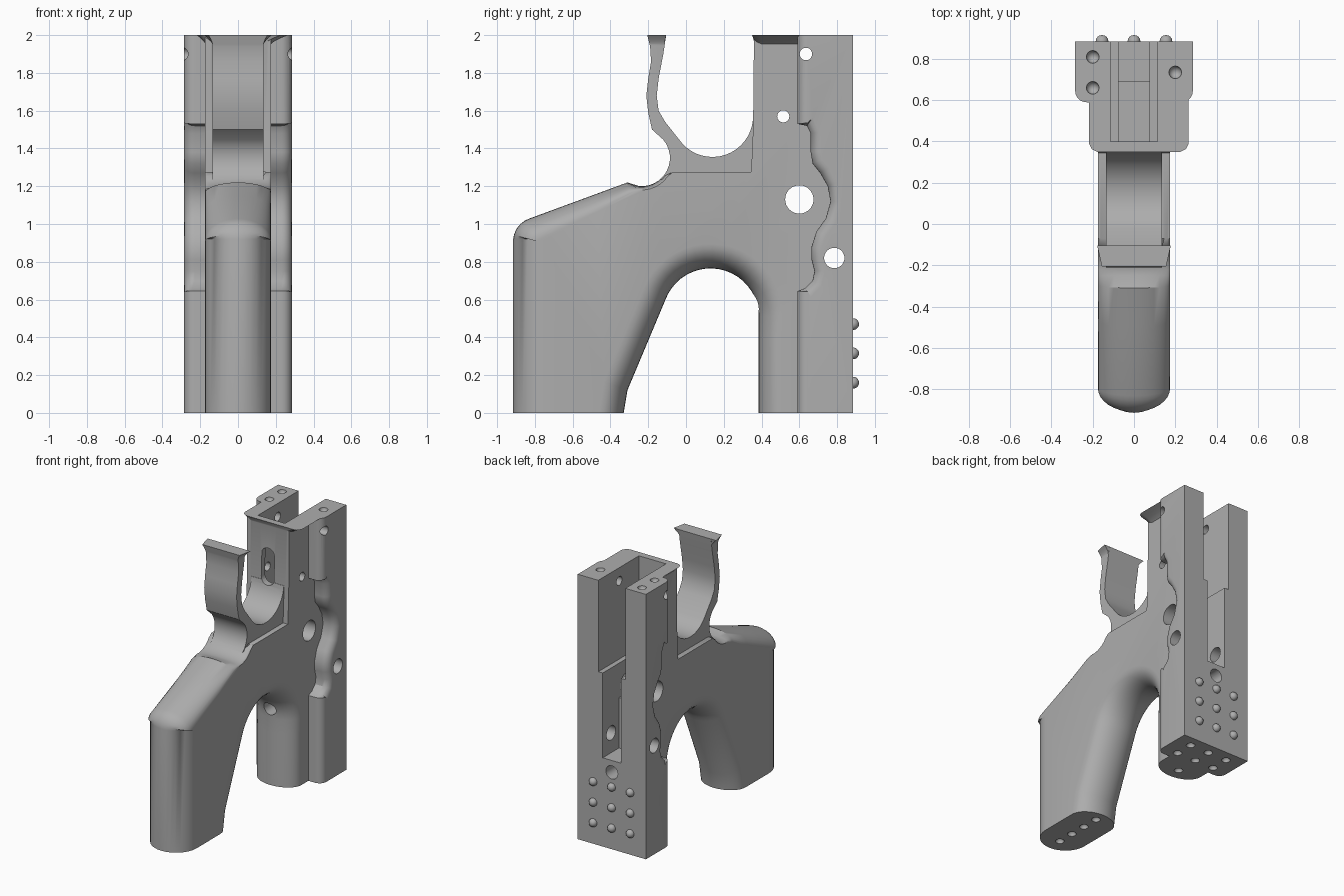
import bpy, bmesh
from math import sin, cos, pi, radians
from mathutils import Vector, Matrix

if "Cube" in bpy.data.objects:
    bpy.data.objects.remove(bpy.data.objects["Cube"])

grey = bpy.data.materials.new("plain grey")
grey.use_nodes = True
colour = (0.42, 0.42, 0.42, 1)
grey.diffuse_color = colour
grey.node_tree.nodes["Principled BSDF"].inputs["Base Color"].default_value = colour


def finish(name, bm):
    """Turn a bmesh into a named object."""
    bmesh.ops.recalc_face_normals(bm, faces=bm.faces)
    mesh = bpy.data.meshes.new(name)
    bm.to_mesh(mesh)
    bm.free()
    mesh.materials.append(grey)
    obj = bpy.data.objects.new(name, mesh)
    bpy.context.collection.objects.link(obj)
    return obj


def loft(name, rings):
    """Skin a stack of equal-length closed rings and cap both ends."""
    bm = bmesh.new()
    loops = [[bm.verts.new(p) for p in ring] for ring in rings]
    n = len(loops[0])
    for a, b in zip(loops, loops[1:]):
        for i in range(n):
            j = (i + 1) % n
            bm.faces.new((a[i], a[j], b[j], b[i]))
    bm.faces.new(loops[0])
    bm.faces.new(loops[-1])
    return finish(name, bm)


def arc(cy, cz, r, start, end, n, rounding=0):
    """Points on an arc of a side profile, angles in degrees."""
    angles = [radians(start + (end - start) * i / n) for i in range(n + 1)]
    return [(cy + r * cos(a), cz + r * sin(a), rounding) for a in angles]


def side_loft(name, profile, layers):
    """Extrude a clockwise (y, z, rounding) profile across x; each layer
    (x, k) pulls the outline inwards by k times its rounding."""
    count = len(profile)
    rings = []
    for x, k in layers:
        ring = []
        for i, (y, z, r) in enumerate(profile):
            a, b = profile[i - 1], profile[(i + 1) % count]
            if z in (0, 2):
                inward = Vector((1 if profile is not grip or y != HOLE_EDGE else -1, 0))
            else:
                inward = Vector((b[1] - a[1], a[0] - b[0])).normalized()
            ring.append((x, y + inward.x * r * k, z + inward.y * r * k))
        rings.append(ring)
    return loft(name, rings)


def box(name, x, y, z):
    """Box from three (low, high) ranges."""
    return loft(name, [[(x[0], y[0], h), (x[1], y[0], h), (x[1], y[1], h), (x[0], y[1], h)] for h in z])


def rod(name, axis, centre, r, length):
    bm = bmesh.new()
    turn = Matrix.Rotation(pi / 2, 4, "Y" if axis == "x" else "X")
    bmesh.ops.create_cone(bm, cap_ends=True, segments=32, radius1=r, radius2=r,
                          depth=length, matrix=Matrix.Translation(centre) @ turn)
    return finish(name, bm)


def ball(name, centre, r=0.031):
    bm = bmesh.new()
    bmesh.ops.create_uvsphere(bm, u_segments=16, v_segments=10, radius=r, matrix=Matrix.Translation(centre))
    return finish(name, bm)


def combine(body, tool, operation):
    """Apply one boolean and drop the helper."""
    mod = body.modifiers.new(operation, "BOOLEAN")
    mod.object, mod.operation, mod.solver = tool, operation, "EXACT"
    bpy.context.view_layer.objects.active = body
    bpy.ops.object.modifier_apply(modifier=mod.name)
    bpy.data.objects.remove(tool)


HALF = 0.175
HOLE_EDGE = -0.33

# Grip, thumb arch, post and front wall in one rounded outline
grip = [(-0.915, 0, 0.17), (-0.915, 0.92, 0.17)]
grip += arc(-0.79, 0.91, 0.125, 165, 110, 5, 0.12)
grip += [(-0.5, 1.15, 0.09), (-0.31, 1.22, 0.06)]
grip += arc(-0.235, 1.35, 0.15, 265, 325, 6, 0.02)
grip += [(-0.07, 1.275, 0), (0.345, 1.275, 0), (0.355, 1.5, 0), (0.36, 2, 0), (0.8, 2, 0), (0.8, 0, 0)]
grip += [(0.385, 0, 0.12), (0.385, 0.4, 0.12)]
grip += arc(0.13, 0.51, 0.255, 0, 160, 20, 0.13)
grip += [(-0.31, 0.12, 0.13), (HOLE_EDGE, 0, 0.13)]
steps = [radians(-90 + 180 * i / 16) for i in range(17)]
body = side_loft("grip_frame", grip, [(HALF * sin(a), 1 - cos(a)) for a in steps])

# Thick rear rail with a wavy, rounded front edge
R = 0.055
rail = [(0.59, 0), (0.59, 0.645), (0.63, 0.66), (0.67, 0.7), (0.68, 0.75), (0.665, 0.81),
        (0.665, 0.88), (0.69, 0.96), (0.74, 1.03), (0.765, 1.12), (0.75, 1.2), (0.71, 1.27),
        (0.67, 1.32), (0.66, 1.38), (0.66, 1.48), (0.64, 1.52), (0.59, 1.53), (0.59, 2)]
rail = [(y, z, R) for y, z in rail] + [(0.885, 2, 0), (0.885, 0, 0)]
quarter = [radians(15 * i) for i in range(7)]
outer = [(0.285 - R + R * sin(a), 1 - cos(a)) for a in quarter]
combine(body, side_loft("rail", rail, [(-x, k) for x, k in reversed(outer)] + outer), "UNION")

# Finger guard
guard = arc(-0.235, 1.35, 0.15, 310, 400, 8)
guard += [(-0.18, 1.5, 0), (-0.2, 1.59, 0), (-0.21, 1.68, 0), (-0.2, 1.77, 0), (-0.185, 1.86, 0),
          (-0.19, 1.94, 0), (-0.205, 2, 0), (-0.105, 2, 0), (-0.12, 1.9, 0), (-0.145, 1.77, 0),
          (-0.155, 1.68, 0), (-0.145, 1.6, 0), (-0.11, 1.54, 0)]
guard += arc(0.14, 1.57, 0.215, 222, 355, 16)
guard += [(0.385, 1.57, 0), (0.385, 1.235, 0)]
combine(body, side_loft("guard", guard, [(-0.135, 0), (0.135, 0)]), "UNION")

# Flared lips on the top ends of the guard and the wall
flare = []
wall = []
for i in range(6):
    t = i / 5
    k = 1 - cos(t * pi / 2)
    h = 1.94 + 0.06 * t
    front, back = -0.19 - 0.015 * t, -0.118 + 0.013 * t
    wf, wb = 0.134 + 0.022 * k, 0.134 + 0.044 * k
    flare.append([(-wf, front, h), (wf, front, h), (wb, back, h), (-wb, back, h)])
    lo, hi, y, c = -0.17 - 0.048 * k, 0.17 + 0.095 * k, 0.363 - 0.013 * k, 0.04
    wall.append([(lo, y + c, h), (lo + c / 3, y + c / 3, h), (lo + c, y, h), (hi - c, y, h),
                 (hi - c / 3, y + c / 3, h), (hi, y + c, h), (hi, 0.7, h), (lo, 0.7, h)])
combine(body, loft("guard_lip", flare), "UNION")
combine(body, loft("wall_lip", wall), "UNION")

# Channel, lower slot and inner pocket
cutters = [
    box("channel", (-0.113, 0.113), (0.4, 1), (1.31, 2.1)),
    box("slot", (-0.076, 0.076), (0.69, 1), (0.67, 1.4)),
    box("pocket", (-0.076, 0.076), (0.4, 0.7), (1.05, 1.4)),
]

# Oblong window in the front wall
window = [(0.055 * cos(a), 0.085 * (1 if a < pi else -1) + 0.055 * sin(a))
          for a in [pi * i / 8 + 0.01 for i in range(16)]]
cutters.append(loft("window", [[(x, y, 1.66 + z) for x, z in window] for y in (0.3, 0.45)]))

# Cross holes and the hole through the post
for y, z, r in ((0.635, 1.9, 0.033), (0.515, 1.57, 0.032), (0.6, 1.13, 0.075), (0.785, 0.82, 0.054)):
    cutters.append(rod("cross_hole", "x", (0, y, z), r, 1))
cutters.append(rod("post_hole", "y", (0, 0.65, 0.58), 0.05, 0.9))

# Dimples in both end faces
dimples = [(-0.2, 0.81, 2), (-0.2, 0.66, 2), (0.2, 0.735, 2)]
dimples += [(0, -0.8 + 0.13 * i, 0) for i in range(4)]
dimples += [(x, y, 0) for x in (-0.16, 0, 0.16) for y in (0.66, 0.8)] + [(0, 0.48, 0)]
cutters += [ball("dimple", p) for p in dimples]
for tool in cutters:
    combine(body, tool, "DIFFERENCE")

# Round studs on the back
parts = [body]
for x in (-0.155, 0, 0.155):
    for z in (0.16, 0.315, 0.47):
        parts.append(ball("back_stud", (x, 0.885, z)))

for part in parts:
    bpy.ops.object.select_all(action="DESELECT")
    part.select_set(True)
    bpy.context.view_layer.objects.active = part
    bpy.ops.object.shade_smooth_by_angle(angle=radians(32))
